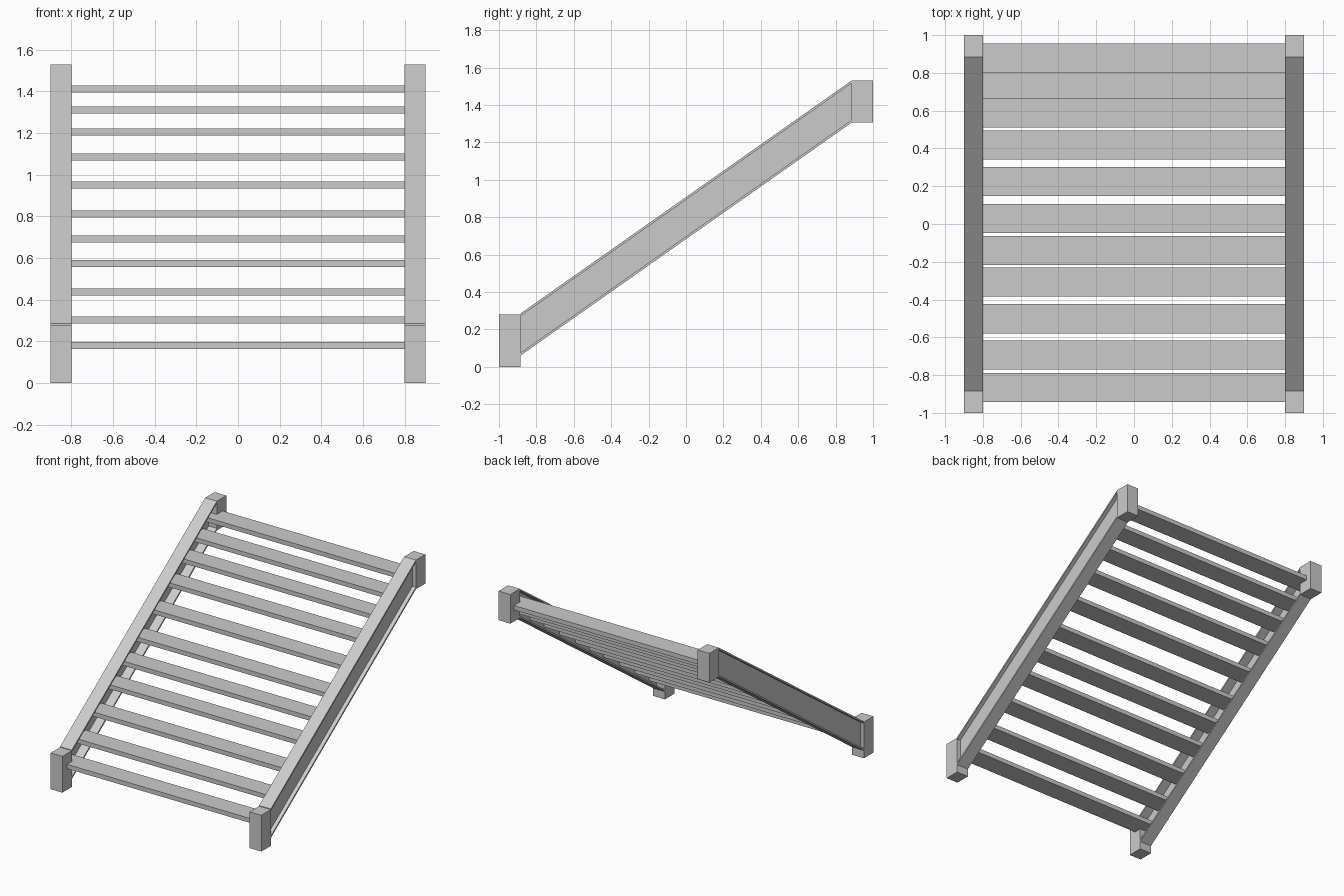
import bpy
import bmesh

cube = bpy.data.objects.get("Cube")
if cube:
    bpy.data.objects.remove(cube, do_unlink=True)

grey = bpy.data.materials.new("plain grey")
grey.use_nodes = True
colour = (0.6, 0.6, 0.6, 1)
grey.diffuse_color = colour
grey.node_tree.nodes["Principled BSDF"].inputs["Base Color"].default_value = colour


def prism(name, profile, x0, x1, mirror=True):
    """Extrude a (y, z) profile from x0 to x1; a sheet facing +x if x0 == x1."""
    bm = bmesh.new()
    outer = [bm.verts.new((x1, y, z)) for y, z in profile]
    bm.faces.new(outer)
    if x0 != x1:
        inner = [bm.verts.new((x0, y, z)) for y, z in profile]
        bm.faces.new(inner[::-1])
        for i in range(len(profile)):
            j = (i + 1) % len(profile)
            bm.faces.new((outer[j], outer[i], inner[i], inner[j]))
        bmesh.ops.recalc_face_normals(bm, faces=bm.faces)
    mesh = bpy.data.meshes.new(name)
    bm.to_mesh(mesh)
    bm.free()
    mesh.materials.append(grey)
    obj = bpy.data.objects.new(name, mesh)
    bpy.context.collection.objects.link(obj)
    if mirror:
        obj.modifiers.new("both sides", "MIRROR").use_mirror_merge = False
    return obj


def rect(y0, y1, z0, z1):
    return [(y0, z0), (y1, z0), (y1, z1), (y0, z1)]


INNER, OUTER, WEB = 0.8, 0.9, 0.87
REACH = 0.885            # where the rails meet the end posts
LOW, RISE = 0.06, 1.245  # underside of rail at the foot, and its climb
DEPTH, LIP = 0.225, 0.015


def sloped(bottom, top):
    """Profile of a band that follows the rail's slope."""
    z0, z1 = LOW + bottom, LOW + top
    return [(-REACH, z0), (REACH, z0 + RISE), (REACH, z1 + RISE), (-REACH, z1)]


# End posts
prism("foot_posts", rect(-1, -REACH, 0, 0.28), INNER, OUTER)
prism("head_posts", rect(REACH, 1, 1.305, 1.53), INNER, OUTER)

# Side rails: two flanges with a thin recessed web between them
prism("rail_lower_flanges", sloped(0, LIP), INNER, OUTER)
prism("rail_upper_flanges", sloped(DEPTH - LIP, DEPTH), INNER, OUTER)
prism("rail_webs", sloped(LIP, DEPTH - LIP), WEB, WEB)

# Treads, unevenly spaced along the slope
heights = (0.18, 0.302, 0.437, 0.574, 0.692, 0.812, 0.95, 1.085, 1.205, 1.311, 1.411)
for i, z in enumerate(heights):
    y = -0.866 + (z - 0.18) * 1.418
    prism(f"tread_{i + 1}", rect(y - 0.077, y + 0.077, z - 0.017, z + 0.017),
          -WEB + 0.003, WEB - 0.003, mirror=False)
